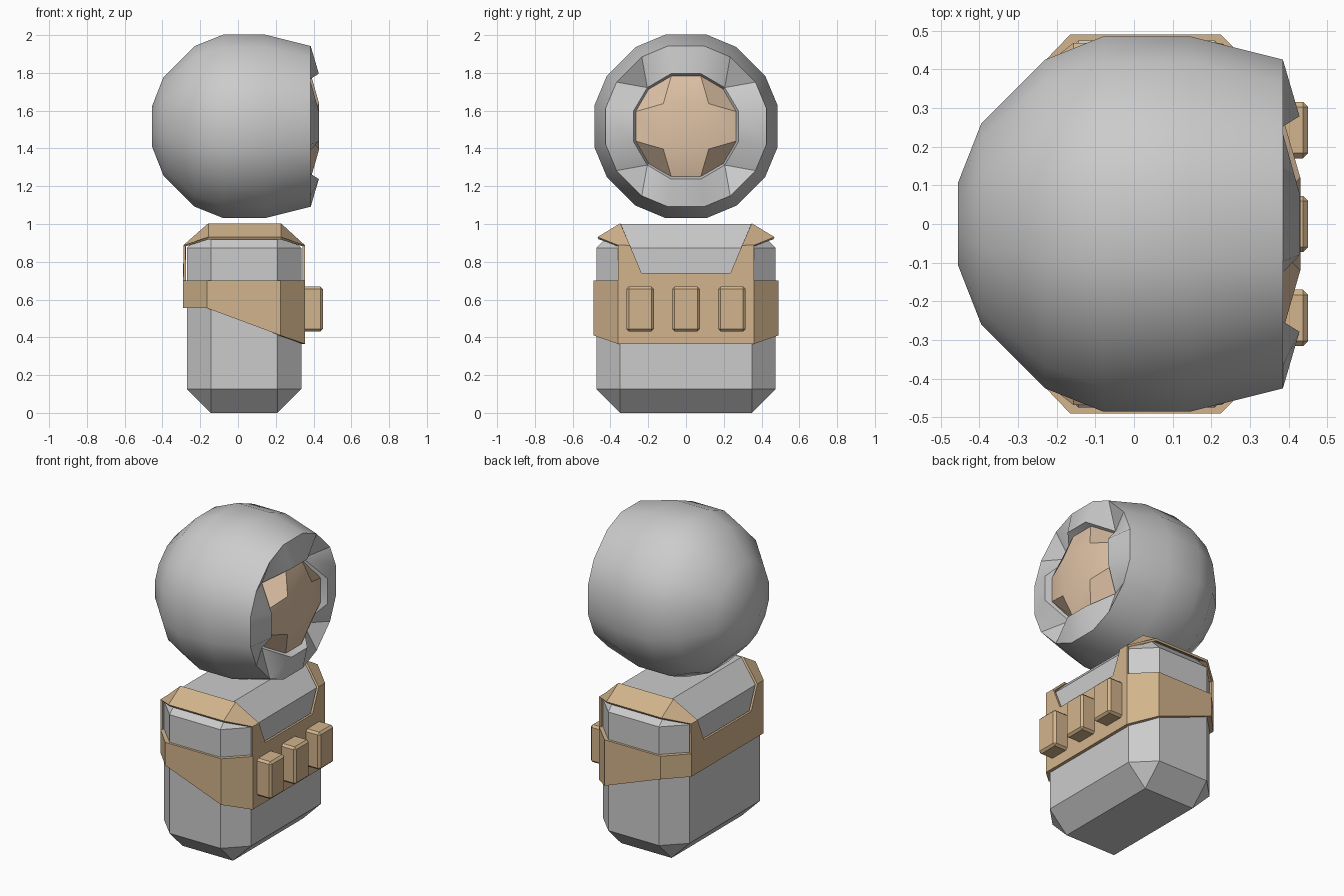
import bpy, bmesh
from math import sin, cos, radians

old = bpy.data.objects.get("Cube")
if old:
    bpy.data.objects.remove(old, do_unlink=True)


def material(name, rgb):
    m = bpy.data.materials.new(name)
    m.use_nodes = True
    m.diffuse_color = (*rgb, 1)
    m.node_tree.nodes["Principled BSDF"].inputs["Base Color"].default_value = (*rgb, 1)
    return m


GREY = material("suit grey", (0.6, 0.6, 0.6))
TAN = material("strap tan", (0.645, 0.456, 0.262))
SKIN = material("face skin", (0.74, 0.54, 0.38))


def finish(name, bm, mat, smooth=None):
    bmesh.ops.remove_doubles(bm, verts=bm.verts, dist=0.0005)
    bmesh.ops.recalc_face_normals(bm, faces=bm.faces)
    mesh = bpy.data.meshes.new(name)
    bm.to_mesh(mesh)
    bm.free()
    mesh.materials.append(mat)
    ob = bpy.data.objects.new(name, mesh)
    bpy.context.collection.objects.link(ob)
    if smooth:
        bpy.ops.object.select_all(action='DESELECT')
        bpy.context.view_layer.objects.active = ob
        ob.select_set(True)
        bpy.ops.object.shade_smooth_by_angle(angle=radians(smooth))
    return ob


def box(name, lo, hi, mat, bevel):
    bm = bmesh.new()
    bmesh.ops.create_cube(bm, size=1)
    for v in bm.verts:
        v.co = [(a + b) / 2 + c * (b - a) for a, b, c in zip(lo, hi, v.co)]
    ob = finish(name, bm, mat)
    mod = ob.modifiers.new("bevel", 'BEVEL')
    mod.width, mod.segments = bevel, 1
    return ob


def ring(bm, x, radii, angles):
    """Points around the x axis, repeated for the four quadrants."""
    out = []
    for q in range(4):
        for r, a in zip(radii, angles):
            t = radians(a + 90 * q)
            out.append(bm.verts.new((x if not isinstance(x, tuple) else x[len(out) % len(x)],
                                     r * cos(t), HEAD_Z + r * sin(t))))
    return out


def bridge(bm, a, b):
    n = len(a)
    for i in range(n):
        bm.faces.new((a[i], a[(i + 1) % n], b[(i + 1) % n], b[i]))


# Helmet: rounded shell turned around the x axis, open toward +x
HEAD_Z = 1.517
OUTER = (12.8, 32.5, 57.5, 77.2)
INNER = (16, 45, 74)
bm = bmesh.new()
profile = [(-0.455, 0.107), (-0.395, 0.26), (-0.23, 0.425),
           (-0.08, 0.485), (0.145, 0.485), (0.385, 0.425)]
rings = [ring(bm, x, [h / 0.975] * 4, OUTER) for x, h in profile]
bm.faces.new(rings[0])
for a, b in zip(rings, rings[1:]):
    bridge(bm, a, b)
# Rim: raised on the four sides, notched on the diagonals
rim = rings[-1]
edge = ring(bm, (0.428, 0.31, 0.428), [0.29] * 3, INNER)
lip = ring(bm, (0.385, 0.29, 0.385), [0.275] * 3, INNER)
for q in range(4):
    a = rim[4 * q:4 * q + 4] + [rim[(4 * q + 4) % 16]]
    b = edge[3 * q:3 * q + 3] + [edge[(3 * q + 3) % 12]]
    bm.faces.new((a[0], a[1], b[1], b[0]))
    bm.faces.new((a[1], a[2], b[1]))
    bm.faces.new((a[2], a[3], b[2], b[1]))
    bm.faces.new((a[3], a[4], b[3], b[2]))
bridge(bm, edge, lip)
finish("helmet", bm, GREY, 32)

# Face: square bulge with four sloped diagonal facets
bm = bmesh.new()
border = ring(bm, (0.387, 0.292, 0.387), [0.28] * 3, INNER)
bulge = ring(bm, 0.43, [0.17], [45])
bm.faces.new(bulge)
for q in range(4):
    c = border[3 * q:3 * q + 3] + [border[(3 * q + 3) % 12]]
    d, e = bulge[q], bulge[(q + 1) % 4]
    bm.faces.new((c[0], c[1], c[2], d))
    bm.faces.new((c[2], c[3], e, d))
finish("face", bm, SKIN, 30)

# Body: chamfered block
box("body", (-0.27, -0.475, 0), (0.335, 0.475, 1), GREY, 0.126)

# Belt: eight-sided band, deeper toward the front of the torso
XB, XF = -0.29, 0.355


def belt_loop(bm, grow, top):
    pts = []
    for x, y in [(XF, 0.36), (0.225, 0.49), (-0.165, 0.49), (XB, 0.36)]:
        z = 0.70 if top else {XF: 0.365, 0.225: 0.41}.get(x, 0.555)
        pts.append((0.03 + (x - 0.03) * grow, y * grow, z))
    pts += [(x, -y, z) for x, y, z in reversed(pts)]
    return [bm.verts.new(p) for p in pts]


bm = bmesh.new()
loops = [belt_loop(bm, g, t) for g, t in ((1, False), (1, True), (0.88, True), (0.88, False))]
for a, b in zip(loops, loops[1:] + loops[:1]):
    bridge(bm, a, b)
finish("belt", bm, TAN)

# Harness: V-necked panels front and back, joined by shoulder straps
bm = bmesh.new()


def sheet(*pts):
    bm.faces.new([bm.verts.new(p) for p in pts])


FRONT, BACK = 0.225, -0.155
for s in (1, -1):
    for x, xm in ((XF - 0.007, FRONT), (XB + 0.007, BACK)):
        sheet(*[(x, s * y, z) for y, z in
                ((0, 0.69), (0.235, 0.69), (0.235, 0.74), (0, 0.74))])
        sheet(*[(x, s * y, z) for y, z in
                ((0.235, 0.69), (0.36, 0.69), (0.36, 0.885), (0.296, 0.885), (0.235, 0.74))])
        sheet((x, s * 0.296, 0.885), (x, s * 0.36, 0.885),
              (xm, s * 0.465, 0.925), (xm, s * 0.345, 0.998))
    sheet((FRONT, s * 0.345, 0.998), (FRONT, s * 0.465, 0.925),
          (BACK, s * 0.465, 0.925), (BACK, s * 0.345, 0.998))
harness = finish("harness", bm, TAN)
mod = harness.modifiers.new("thickness", 'SOLIDIFY')
mod.thickness, mod.offset = 0.014, 0

# Pouches on the front of the belt
for name, y in (("pouch_right", -0.243), ("pouch_middle", 0), ("pouch_left", 0.243)):
    box(name, (0.33, y - 0.073, 0.432), (0.45, y + 0.073, 0.668), TAN, 0.013)
